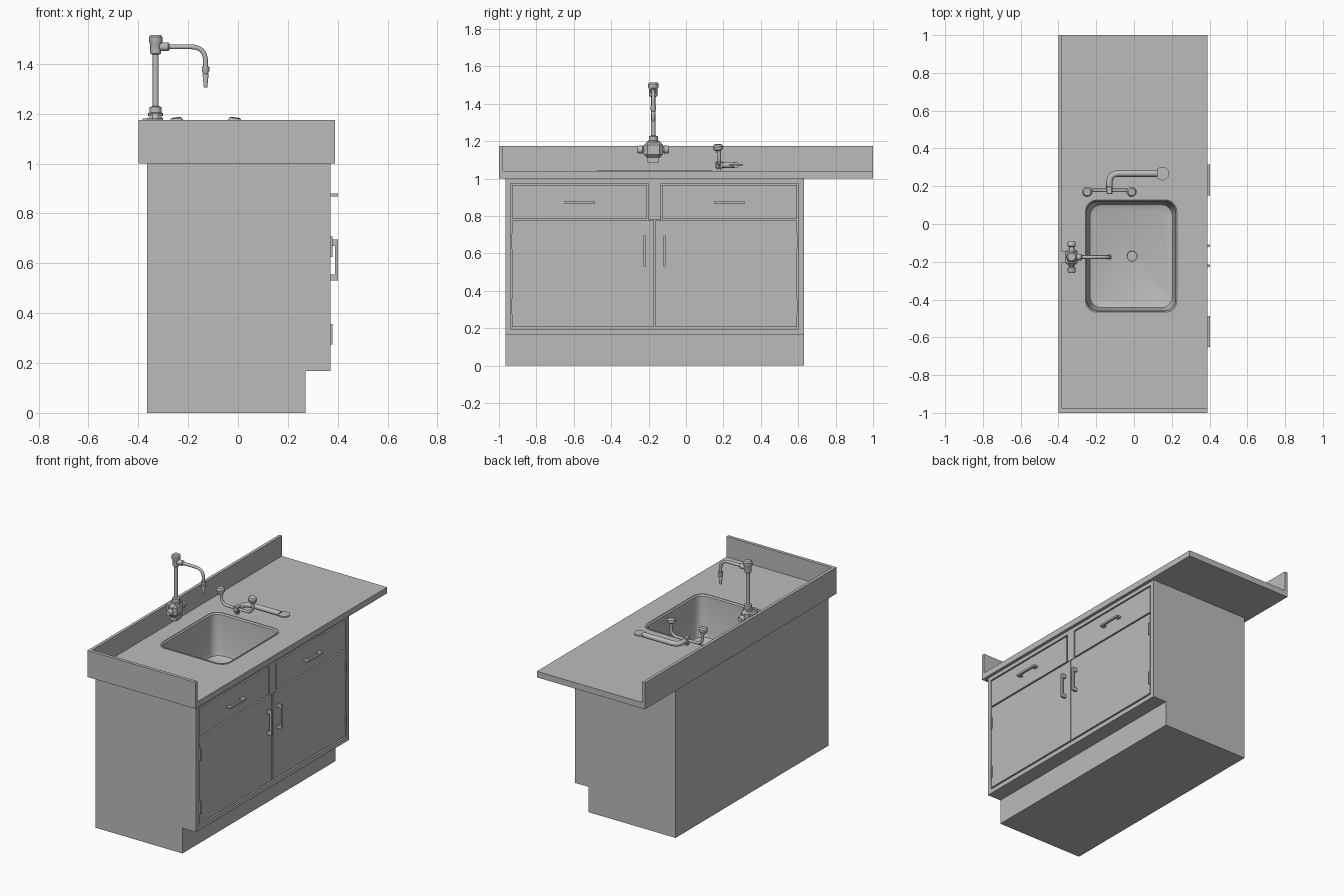
import bpy, bmesh, math
from mathutils import Vector

cube = bpy.data.objects.get("Cube")
if cube:
    bpy.data.objects.remove(cube, do_unlink=True)

grey = bpy.data.materials.new("neutral_grey")
grey.use_nodes = True
grey.diffuse_color = (0.5, 0.5, 0.5, 1)
grey.node_tree.nodes["Principled BSDF"].inputs["Base Color"].default_value = (0.5, 0.5, 0.5, 1)


def finish(name, bm, smooth=False):
    bmesh.ops.recalc_face_normals(bm, faces=bm.faces)
    mesh = bpy.data.meshes.new(name)
    bm.to_mesh(mesh)
    bm.free()
    mesh.materials.append(grey)
    ob = bpy.data.objects.new(name, mesh)
    bpy.context.collection.objects.link(ob)
    if smooth:
        bpy.ops.object.select_all(action='DESELECT')
        ob.select_set(True)
        bpy.context.view_layer.objects.active = ob
        bpy.ops.object.shade_smooth_by_angle(angle=math.radians(35))
    return ob


def box(name, x, y, z, bevel=0):
    bm = bmesh.new()
    bmesh.ops.create_cube(bm, size=1)
    for v in bm.verts:
        v.co = [a + (b - a) * (c + 0.5) for (a, b), c in zip((x, y, z), v.co)]
    if bevel:
        bmesh.ops.bevel(bm, geom=bm.edges[:], offset=bevel, segments=1, affect='EDGES')
    return finish(name, bm)


def extrude_y(name, profile, y0, y1):
    bm = bmesh.new()
    face = bm.faces.new([bm.verts.new((x, y0, z)) for x, z in profile])
    res = bmesh.ops.extrude_face_region(bm, geom=[face])
    moved = [v for v in res["geom"] if isinstance(v, bmesh.types.BMVert)]
    bmesh.ops.translate(bm, verts=moved, vec=(0, y1 - y0, 0))
    return finish(name, bm)


def turned(name, base, axis, profile, sides=20):
    """Stack of rings (radius, distance) along an axis, capped at both ends."""
    bm = bmesh.new()
    turn = Vector((0, 0, 1)).rotation_difference(Vector(axis))
    rings = []
    for r, d in profile:
        rings.append([bm.verts.new(Vector(base) + turn @ Vector(
            (r * math.cos(i * math.tau / sides), r * math.sin(i * math.tau / sides), d)))
            for i in range(sides)])
    for a, b in zip(rings, rings[1:]):
        for i in range(sides):
            j = (i + 1) % sides
            bm.faces.new((a[i], a[j], b[j], b[i]))
    bm.faces.new(rings[0])
    bm.faces.new(rings[-1])
    return finish(name, bm, True)


def tube(name, points, radius, bend=0.04):
    """Round pipe along a polyline whose inner corners are rounded."""
    pts = [Vector(p) for p in points]
    path = [pts[0]]
    for a, b, c in zip(pts, pts[1:], pts[2:]):
        s, e = b + (a - b).normalized() * bend, b + (c - b).normalized() * bend
        path += [s.lerp(b, t / 8).lerp(b.lerp(e, t / 8), t / 8) for t in range(9)]
    path.append(pts[-1])
    curve = bpy.data.curves.new(name, 'CURVE')
    curve.dimensions = '3D'
    curve.bevel_depth = radius
    curve.bevel_resolution = 3
    curve.use_fill_caps = True
    spline = curve.splines.new('POLY')
    spline.points.add(len(path) - 1)
    for sp, p in zip(spline.points, path):
        sp.co = (*p, 1)
    curve.materials.append(grey)
    ob = bpy.data.objects.new(name, curve)
    bpy.context.collection.objects.link(ob)


SINK = Vector((-0.015, -0.17, 0))


def rounded_loop(bm, hx, hy, r, z, steps=6):
    loop = []
    for q, (sx, sy) in enumerate(((1, 1), (-1, 1), (-1, -1), (1, -1))):
        for k in range(steps + 1):
            a = (q + k / steps) * math.pi / 2
            loop.append(bm.verts.new(SINK + Vector(
                (sx * (hx - r) + r * math.cos(a), sy * (hy - r) + r * math.sin(a), z))))
    return loop


def rounded_stack(name, rows, cap_start, smooth=True):
    bm = bmesh.new()
    loops = [rounded_loop(bm, *row) for row in rows]
    for a, b in zip(loops, loops[1:]):
        for i in range(len(a)):
            j = (i + 1) % len(a)
            bm.faces.new((a[i], a[j], b[j], b[i]))
    bm.faces.new(loops[-1])
    if cap_start:
        bm.faces.new(loops[0])
    return finish(name, bm, smooth)


# Cabinet body with toe kick, and a shallow recess for the fronts
body = extrude_y("cabinet_body", [(-0.365, 0), (0.27, 0), (0.27, 0.167), (0.37, 0.167),
                                  (0.37, 1.0), (-0.365, 1.0)], -0.965, 0.63)
counter = box("countertop", (-0.4, 0.39), (-1, 1), (1.0, 1.04))
recess = box("recess_cutter", (0.35, 0.45), (-0.938, 0.602), (0.197, 0.975))
hole = rounded_stack("sink_cutter", [(0.245, 0.3, 0.06, 0.7), (0.245, 0.3, 0.06, 1.1)], True, False)
for target, cutter in ((body, recess), (body, hole), (counter, hole)):
    mod = target.modifiers.new("cut", 'BOOLEAN')
    mod.object = cutter
    mod.solver = 'EXACT'
for cutter in (recess, hole):
    cutter.hide_render = True
    cutter.hide_viewport = True

# Splashes on the back and one end
box("back_splash", (-0.4, -0.38), (-1, 1), (1.04, 1.175))
box("end_splash", (-0.38, 0.39), (-1, -0.978), (1.04, 1.175))

# Doors, drawers, hinges and handles, mirrored about the cabinet centre line
MID = -0.168


def span(side, a, b):
    return tuple(sorted((MID + side * a, MID + side * b)))


box("centre_stile", (0.34, 0.37), (MID - 0.033, MID + 0.033), (0.78, 0.98))
for side, tag in ((1, "left"), (-1, "right")):
    box(tag + "_door", (0.34, 0.37), span(side, 0.004, 0.762), (0.207, 0.776))
    box(tag + "_drawer", (0.34, 0.37), span(side, 0.04, 0.762), (0.786, 0.966))
    for z in (0.275, 0.625):
        box(tag + "_hinge", (0.36, 0.378), span(side, 0.754, 0.764), (z, z + 0.082))
    box(tag + "_door_handle", (0.39, 0.402), span(side, 0.047, 0.059), (0.53, 0.695))
    for z in (0.53, 0.67):
        box(tag + "_door_handle_post", (0.36, 0.39), span(side, 0.047, 0.059), (z, z + 0.025))
    box(tag + "_drawer_handle", (0.39, 0.402), span(side, 0.318, 0.483), (0.867, 0.879))
    for d in (0.318, 0.458):
        box(tag + "_drawer_handle_post", (0.36, 0.39), span(side, d, d + 0.025), (0.867, 0.879))

# Sink basin with a thin rim, and its drain
rounded_stack("sink_basin", [(0.25, 0.305, 0.065, 1.038), (0.25, 0.305, 0.065, 1.044),
                             (0.242, 0.297, 0.06, 1.044), (0.235, 0.29, 0.055, 1.036),
                             (0.225, 0.28, 0.06, 0.80), (0.218, 0.273, 0.06, 0.775),
                             (0.195, 0.25, 0.05, 0.765)], False)
turned("sink_drain", (-0.01, -0.17, 0.76), (0, 0, 1), [(0.033, 0), (0.033, 0.008), (0.028, 0.008), (0.026, 0.006)])

# Gooseneck faucet fixed to the back splash
FX, FY = -0.33, -0.175
body_block = box("faucet_body", (-0.362, -0.3), (FY - 0.052, FY + 0.052), (1.11, 1.2), 0.02)
box("faucet_wall_plate", (-0.382, -0.36), (FY - 0.03, FY + 0.03), (1.12, 1.18))
box("faucet_foot", (-0.35, -0.31), (FY - 0.03, FY + 0.03), (1.085, 1.112))
for side in (-1, 1):
    turned("faucet_side_knob", (FX, FY + side * 0.05, 1.155), (0, side, 0),
           [(0.012, 0), (0.021, 0.008), (0.021, 0.026), (0.016, 0.034)])
turned("faucet_collar", (FX, FY, 1.19), (0, 0, 1), [(0.03, 0), (0.03, 0.012), (0.024, 0.014), (0.024, 0.036), (0.014, 0.04)])
turned("faucet_column", (FX, FY, 1.2), (0, 0, 1), [(0.012, 0), (0.012, 0.25)])
turned("faucet_head", (FX, FY, 1.437), (0, 0, 1),
       [(0.014, 0), (0.022, 0.005), (0.022, 0.04), (0.027, 0.05), (0.027, 0.07), (0.02, 0.078)])
turned("faucet_arm_nut", (FX + 0.015, FY, 1.468), (1, 0, 0), [(0.017, 0), (0.017, 0.035), (0.012, 0.04)])
tube("faucet_arm", [(FX, FY, 1.468), (-0.13, FY, 1.468), (-0.13, FY, 1.38)], 0.01, 0.06)
turned("faucet_nozzle", (-0.13, FY, 1.39), (0, 0, -1),
       [(0.015, 0), (0.015, 0.018), (0.01, 0.03), (0.012, 0.034), (0.007, 0.085)])

# Twin tap mixer with a long spout beside the sink
TX, TY, TZ = -0.13, 0.178, 1.073
for side in (-1, 1):
    end = TX + side * 0.113
    tube("mixer_arm", [(TX, TY, TZ), (end, TY, TZ), (end + side * 0.004, TY, 1.15)], 0.009, 0.045)
    turned("mixer_knob", (end, TY - 0.004, 1.138), (side * 0.12, -0.1, 1),
           [(0.013, 0), (0.013, 0.012), (0.025, 0.018), (0.027, 0.036), (0.02, 0.046)])
box("mixer_block", (TX - 0.016, TX + 0.016), (TY - 0.02, TY + 0.022), (1.055, 1.092), 0.004)
box("mixer_foot", (TX - 0.01, TX + 0.01), (TY - 0.01, TY + 0.01), (1.038, 1.058))
tube("mixer_spout", [(TX, TY, TZ), (TX, 0.267, TZ), (0.125, 0.267, TZ)], 0.017, 0.05)
turned("spout_disc", (0.15, 0.267, 1.07), (0, 0, 1), [(0.036, 0), (0.036, 0.009)], 24)
